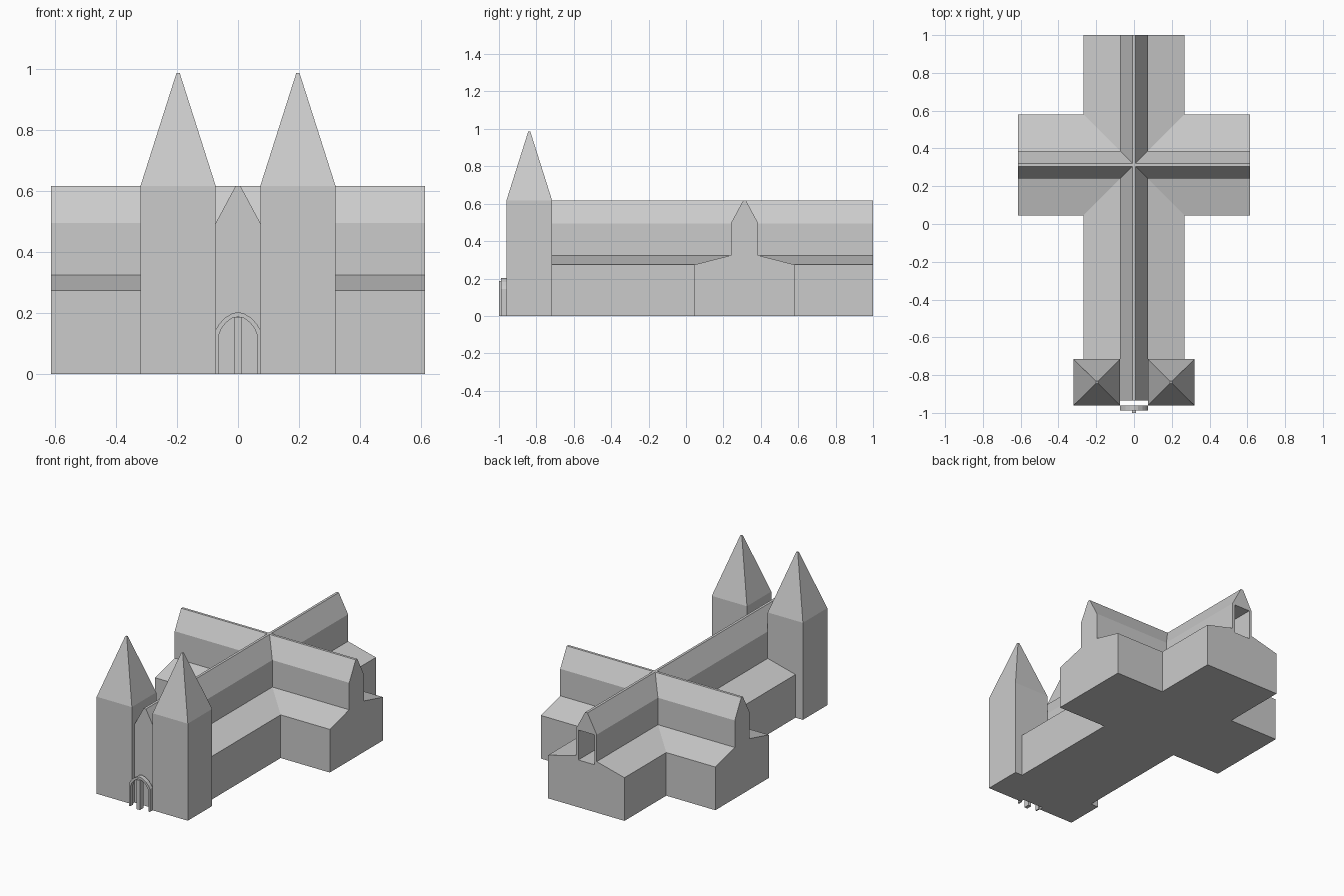
import bpy, bmesh
from mathutils import Matrix, Vector

if "Cube" in bpy.data.objects:
    bpy.data.objects.remove(bpy.data.objects["Cube"])


def add_object(name, bm):
    bmesh.ops.recalc_face_normals(bm, faces=bm.faces[:])
    mesh = bpy.data.meshes.new(name)
    bm.to_mesh(mesh)
    bm.free()
    ob = bpy.data.objects.new(name, mesh)
    bpy.context.collection.objects.link(ob)
    return ob


def extrude_profile(name, points, y0, y1, matrix=Matrix()):
    """Extrude an (x, z) outline from y0 to y1."""
    bm = bmesh.new()
    face = bm.faces.new([bm.verts.new((x, y0, z)) for x, z in points])
    out = bmesh.ops.extrude_face_region(bm, geom=[face])
    verts = [v for v in out["geom"] if isinstance(v, bmesh.types.BMVert)]
    bmesh.ops.translate(bm, verts=verts, vec=(0, y1 - y0, 0))
    bm.transform(matrix)
    return add_object(name, bm)


def mirrored(half):
    return half + [(-x, z) for x, z in reversed(half) if x != 0]


def boolean(target, tool, operation):
    mod = target.modifiers.new(tool.name, 'BOOLEAN')
    mod.operation = operation
    mod.solver = 'EXACT'
    mod.object = tool
    tool.hide_render = True
    tool.hide_set(True)


# Nave and transept share one section: aisle, clerestory and steep roof
section = mirrored([(0.268, 0), (0.268, 0.274), (0.073, 0.324),
                    (0.073, 0.495), (0.008, 0.616)])
nave = extrude_profile("nave", section, -0.935, 1.0)
turn = Matrix.Translation((0, 0.313, 0)) @ Matrix.Rotation(1.5707963268, 4, 'Z')
transept = extrude_profile("transept", section, -0.613, 0.613, turn)
boolean(nave, transept, 'UNION')

# Deep opening in the rear gable
opening = [(-0.056, 0.30), (0.056, 0.30), (0.056, 0.49), (-0.056, 0.49)]
boolean(nave, extrude_profile("rear_opening_cutter", opening, 0.5, 1.1), 'DIFFERENCE')

# Twin towers: square shaft with the top face drawn up into a spire
bm = bmesh.new()
bmesh.ops.create_cube(bm, size=1, matrix=Matrix.Translation((0.1965, -0.838, 0.308))
                      @ Matrix.Diagonal((0.247, 0.245, 0.616, 1)))
bm.normal_update()
top = next(f for f in bm.faces if f.normal.z > 0.9)
out = bmesh.ops.extrude_face_region(bm, geom=[top])
bm.faces.remove(top)
for v in [g for g in out["geom"] if isinstance(g, bmesh.types.BMVert)]:
    v.co = Vector((0.1965 + (v.co.x - 0.1965) * 0.045,
                   -0.838 + (v.co.y + 0.838) * 0.045, 0.986))
towers = add_object("towers", bm)
towers.modifiers.new("mirror", 'MIRROR')

# Portal: pointed arch on slim legs, with a centre post
outer = [(0.073, 0), (0.073, 0.145), (0.062, 0.163), (0.045, 0.182),
         (0.022, 0.197), (0, 0.203)]
inner = [(0.064, 0), (0.064, 0.125), (0.054, 0.150), (0.038, 0.169),
         (0.019, 0.183), (0, 0.188)]
extrude_profile("portal_arch", mirrored(outer) + mirrored(inner)[::-1], -0.988, -0.960)
post = [(-0.011, 0), (0.011, 0), (0.011, 0.187), (-0.011, 0.187)]
extrude_profile("portal_post", post, -1.0, -0.965)
